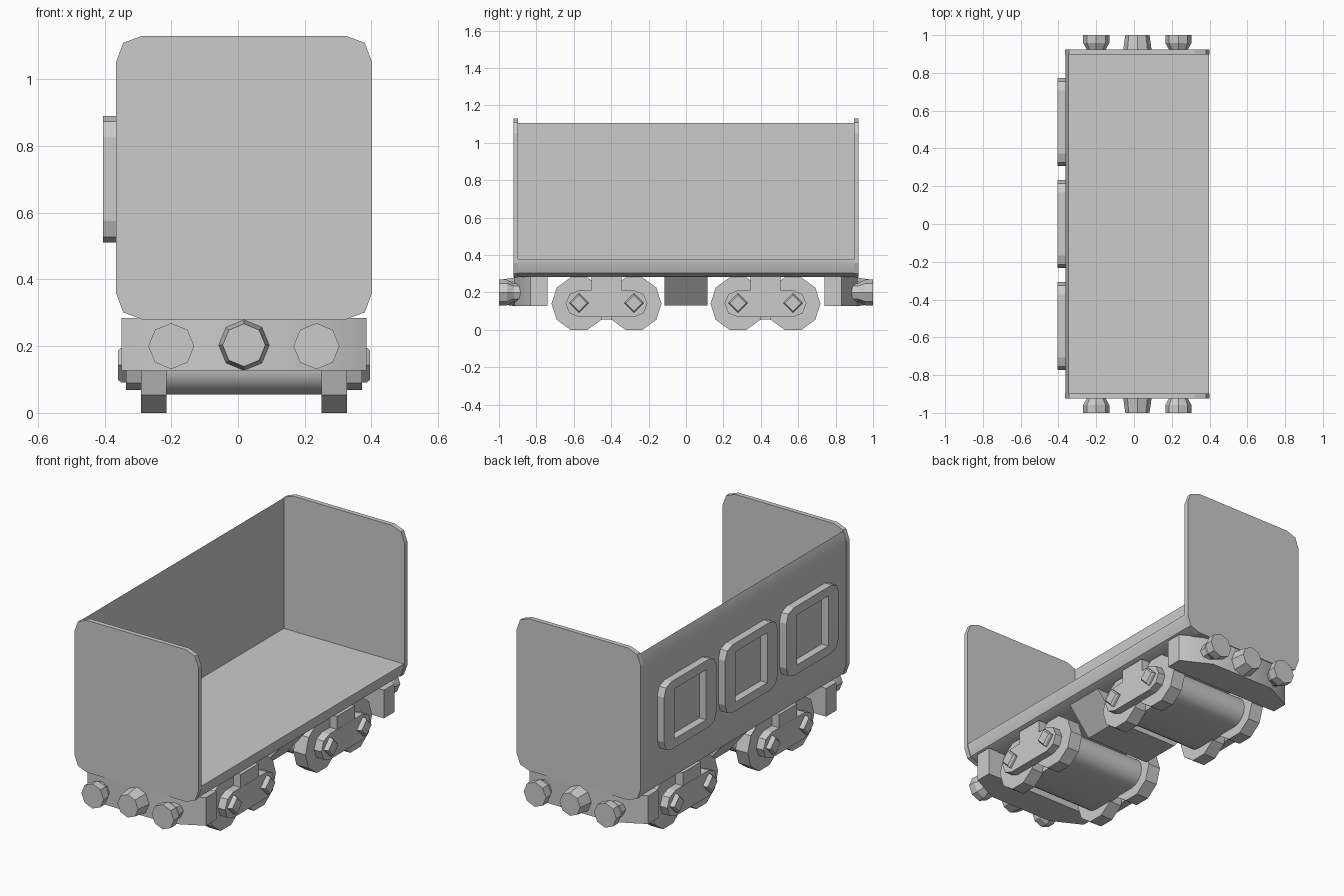
import bpy, bmesh, math

if "Cube" in bpy.data.objects:
    bpy.data.objects.remove(bpy.data.objects["Cube"])

C = 0.018  # centre line of the wagon in x

grey = bpy.data.materials.new("plain_grey")
grey.diffuse_color = (0.6, 0.6, 0.6, 1)
grey.use_nodes = True
grey.node_tree.nodes["Principled BSDF"].inputs["Base Color"].default_value = grey.diffuse_color


def place(axis, u, v, w):
    return {"x": (w, u, v), "y": (u, w, v), "z": (u, v, w)}[axis]


def finish(name, bm, smooth=0):
    bmesh.ops.recalc_face_normals(bm, faces=bm.faces)
    me = bpy.data.meshes.new(name)
    bm.to_mesh(me)
    bm.free()
    ob = bpy.data.objects.new(name, me)
    me.materials.append(grey)
    bpy.context.collection.objects.link(ob)
    if smooth:
        bpy.ops.object.select_all(action="DESELECT")
        ob.select_set(True)
        bpy.context.view_layer.objects.active = ob
        bpy.ops.object.shade_smooth_by_angle(angle=math.radians(smooth))
    return ob


def prism(name, axis, rings, smooth=0):
    """Loft through rings of (profile, position along axis) and cap the ends."""
    bm = bmesh.new()
    loops = [[bm.verts.new(place(axis, u, v, w)) for u, v in pts] for pts, w in rings]
    n = len(loops[0])
    for a, b in zip(loops, loops[1:]):
        for i in range(n):
            j = (i + 1) % n
            bm.faces.new((a[i], a[j], b[j], b[i]))
    bm.faces.new(loops[0])
    bm.faces.new(loops[-1])
    return finish(name, bm, smooth)


def ngon(u, v, r, n):
    return [(u + r * math.cos(2 * math.pi * i / n), v + r * math.sin(2 * math.pi * i / n))
            for i in range(n)]


def rounded(u, v, hu, hv, r):
    """Rectangle with two-segment rounded corners, counter-clockwise."""
    k = r * 0.27
    pts = []
    for su, sv in ((1, 1), (-1, 1), (-1, -1), (1, -1)):
        corner = [(hu, hv - r), (hu - k, hv - k), (hu - r, hv)]
        if su * sv < 0:
            corner.reverse()
        pts += [(u + su * a, v + sv * b) for a, b in corner]
    return pts


def capsule(u, v, half, r, steps):
    pts = []
    for s, start in ((1, -90), (-1, 90)):
        for i in range(steps + 1):
            t = math.radians(start + 180 * i / steps)
            pts.append((u + s * half + r * math.cos(t), v + r * math.sin(t)))
    return pts


# Body: floor and left wall in one section, open at the top and right
body = [(-0.345, 1.105), (-0.363, 1.05), (-0.363, 0.36), (-0.343, 0.305), (-0.288, 0.282),
        (0.323, 0.282), (0.378, 0.305), (0.398, 0.36), (0.398, 0.375), (-0.345, 0.375)]
prism("body", "y", [(body, -0.9), (body, 0.9)], 45)

# Windows: raised frames around a rectangular recess on the left wall
for k, yc in enumerate((-0.54, 0, 0.54)):
    outer = rounded(yc, 0.70, 0.232, 0.19, 0.065)
    inner = [(yc + math.copysign(0.14, u - yc), 0.70 + math.copysign(0.14, v - 0.70))
             for u, v in outer]
    bm = bmesh.new()
    loops = [[bm.verts.new((x, u, v)) for u, v in pts]
             for pts, x in ((outer, -0.36), (outer, -0.405), (inner, -0.405), (inner, -0.36))]
    for a, b in zip(loops, loops[1:]):
        for i in range(12):
            j = (i + 1) % 12
            bm.faces.new((a[i], a[j], b[j], b[i]))
    bmesh.ops.remove_doubles(bm, verts=bm.verts, dist=1e-5)
    finish(f"window_frame_{k + 1}", bm)

for s, end in ((-1, "front"), (1, "back")):
    # End wall
    wall = rounded(C, 0.705, 0.383, 0.425, 0.078)
    prism(f"{end}_end_wall", "y", [(wall, s * 0.897), (wall, s * 0.923)])

    # Buffer beam with swept-back ends
    beam = [(C - 0.367, s * 0.74), (C - 0.367, s * 0.832), (C - 0.2, s * 0.918),
            (C + 0.2, s * 0.918), (C + 0.367, s * 0.832), (C + 0.367, s * 0.74)]
    prism(f"{end}_beam", "z", [(beam, 0.127), (beam, 0.285)], 40)

    # Side buffers and centre coupling
    for side, x in (("left", -0.2), ("right", 0.235)):
        prism(f"{end}_{side}_buffer", "y",
              [(ngon(x, 0.2, 0.048, 8), s * 0.87), (ngon(x, 0.2, 0.048, 8), s * 0.92),
               (ngon(x, 0.2, 0.069, 8), s * 0.958), (ngon(x, 0.2, 0.069, 8), s * 1.0)])
    prism(f"{end}_coupling", "y",
          [(ngon(C, 0.203, 0.077, 8), s * 0.91), (ngon(C, 0.203, 0.064, 8), s * 1.0)])

    # Bogie: axle housing between the wheels
    yc = s * 0.425
    hull = capsule(yc, 0.14, 0.147, 0.085, 8)
    prism(f"{end}_axle_housing", "x", [(hull, C - 0.24), (hull, C + 0.24)], 40)
    for m, side in ((-1, "left"), (1, "right")):
        # Wheels and axle ends
        for k, dy in enumerate((-0.147, 0.147)):
            wheel = ngon(yc + dy, 0.14, 0.147, 10)
            prism(f"{end}_{side}_wheel_{k + 1}", "x",
                  [(wheel, C + m * 0.232), (wheel, C + m * 0.308)])
            y = yc + dy
            prism(f"{end}_{side}_axle_end_{k + 1}", "x",
                  [(ngon(y, 0.143, 0.052, 4), C + m * 0.34),
                   (ngon(y, 0.143, 0.052, 4), C + m * 0.368),
                   (ngon(y, 0.143, 0.043, 4), C + m * 0.378)])
        # Side frame with its hanger block
        frame = capsule(yc, 0.14, 0.147, 0.072, 4)
        prism(f"{end}_{side}_side_frame", "x", [(frame, C + m * 0.305), (frame, C + m * 0.353)])
        hanger = [(yc - 0.08, 0.2), (yc + 0.08, 0.2), (yc + 0.08, 0.285), (yc - 0.08, 0.285)]
        prism(f"{end}_{side}_hanger", "x", [(hanger, C + m * 0.3), (hanger, C + m * 0.352)])

# Underfloor tank, narrowing downwards
tank = [(C - 0.33, 0.285), (C - 0.2, 0.13), (C + 0.2, 0.13), (C + 0.33, 0.285)]
prism("underfloor_tank", "y", [(tank, -0.115), (tank, 0.115)])
